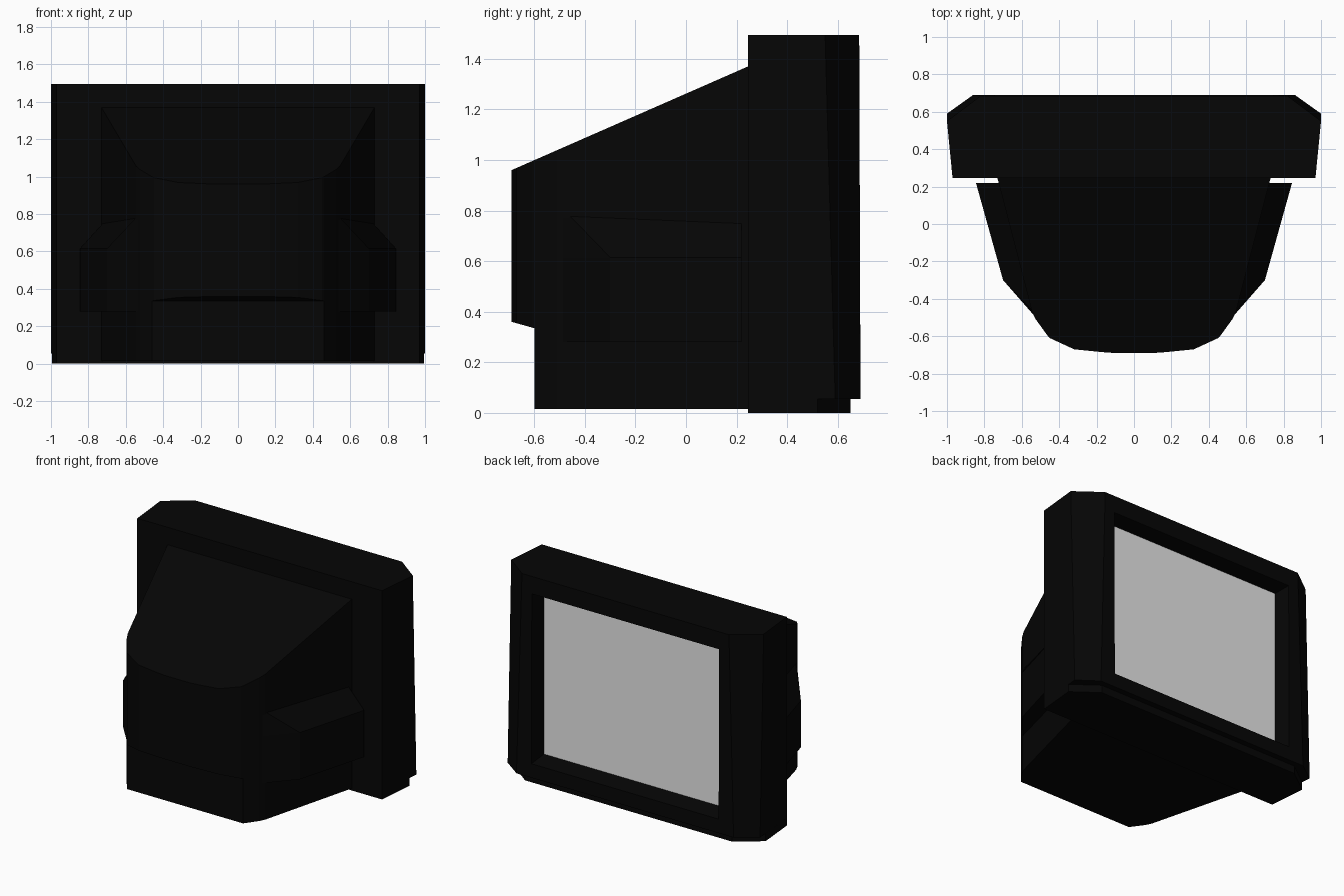
import bpy, bmesh

if "Cube" in bpy.data.objects:
    bpy.data.objects.remove(bpy.data.objects["Cube"])


def material(name, v):
    m = bpy.data.materials.new(name)
    m.diffuse_color = (v, v, v, 1)
    m.use_nodes = True
    m.node_tree.nodes["Principled BSDF"].inputs["Base Color"].default_value = m.diffuse_color
    return m


BLACK = material("black plastic", 0.0017)
GREY = material("grey glass", 0.8)


def mirrored(half):
    """Close a right-hand plan outline by mirroring it across x = 0."""
    return half + [(-x, y) for x, y in reversed(half)]


def loft(rings):
    """Solid through a stack of matching rings of 3D points."""
    bm = bmesh.new()
    vs = [[bm.verts.new(p) for p in r] for r in rings]
    bm.faces.new(vs[0][::-1])
    bm.faces.new(vs[-1])
    n = len(vs[0])
    for a, b in zip(vs, vs[1:]):
        for i in range(n):
            j = (i + 1) % n
            bm.faces.new((a[i], a[j], b[j], b[i]))
    bmesh.ops.recalc_face_normals(bm, faces=bm.faces)
    bm.normal_update()
    return bm


def upright(plan, zlow, zhigh):
    """Upright plan outline; zlow and zhigh give heights as functions of y."""
    return loft([[(x, y, zlow(y)) for x, y in plan], [(x, y, zhigh(y)) for x, y in plan]])


def drop(bm, rule):
    """Remove faces hidden against neighbouring parts."""
    bmesh.ops.delete(bm, geom=[f for f in bm.faces if rule(f.normal, f.calc_center_median())],
                     context='FACES')


def finish(bm, name, mats=(BLACK,)):
    me = bpy.data.meshes.new(name)
    bm.to_mesh(me)
    bm.free()
    ob = bpy.data.objects.new(name, me)
    bpy.context.collection.objects.link(ob)
    for m in mats:
        me.materials.append(m)


# Screen housing, its chamfers widening towards the top
foot = mirrored([(0.97, 0.245), (1.0, 0.59), (0.86, 0.69)])
head = mirrored([(0.97, 0.245), (1.0, 0.55), (0.82, 0.685)])
bm = loft([[(x, y, 0.055) for x, y in foot], [(x, y, 1.495) for x, y in head]])

# Recessed screen on the +y face
face = max(bm.faces, key=lambda f: f.calc_center_median().y)
bmesh.ops.inset_region(bm, faces=[face], thickness=0.08)
for v in face.verts:
    v.co.x = 0.742 if v.co.x > 0 else -0.742
    v.co.z = 0.155 if v.co.z < 0.5 else 1.37
screen = bmesh.ops.extrude_discrete_faces(bm, faces=[face])["faces"][0]
for v in screen.verts:
    v.co.y = 0.548
    if v.co.z < 0.5:
        v.co.z = 0.17
screen.material_index = 1
finish(bm, "screen_housing", (BLACK, GREY))

# Slightly smaller plinth under the housing
bm = upright(mirrored([(0.97, 0.245), (0.995, 0.52), (0.82, 0.65)]),
             lambda y: 0.0, lambda y: 0.055)
drop(bm, lambda n, c: n.z > 0.9)
finish(bm, "housing_plinth")

# Tapered casing with a sloping roof and an overhanging nose
side = [(0.73, 0.245), (0.545, -0.47), (0.525, -0.51), (0.46, -0.60)]
nose = [(0.45, -0.61), (0.32, -0.67), (0.17, -0.685), (0.10, -0.69)]
bm = upright(mirrored(side + nose),
             lambda y: 0.335 - min(0, y + 0.6) * 0.28,
             lambda y: 0.96 + (y + 0.69) * 0.41 / 0.935)
bmesh.ops.bisect_plane(bm, geom=bm.verts[:] + bm.edges[:] + bm.faces[:],
                       plane_co=(0, -0.6, 0), plane_no=(0, 1, 0))
bm.normal_update()
drop(bm, lambda n, c: n.y > 0.9 or (n.z < -0.5 and c.y > -0.6))
finish(bm, "tapered_casing")

# Flat-fronted base of the casing
bm = upright(mirrored(side), lambda y: 0.015, lambda y: 0.335)
drop(bm, lambda n, c: n.z > 0.9 or n.y > 0.9)
finish(bm, "casing_base")

# Side bulges with sloped tops, one on each side
low = [(0.715, 0.22), (0.845, 0.22), (0.70, -0.30), (0.525, -0.50)]
top = [(0.69, 0.22), (0.695, 0.22), (0.545, -0.46), (0.525, -0.50)]
for s, label in ((1, "right"), (-1, "left")):
    bm = loft([[(s * x, y, z) for x, y in ring]
               for ring, z in ((low, 0.28), (low, 0.615), (top, 0.78))])
    drop(bm, lambda n, c: n.z > 0.95 or n.x * s < -0.8)
    finish(bm, f"{label}_bulge")
